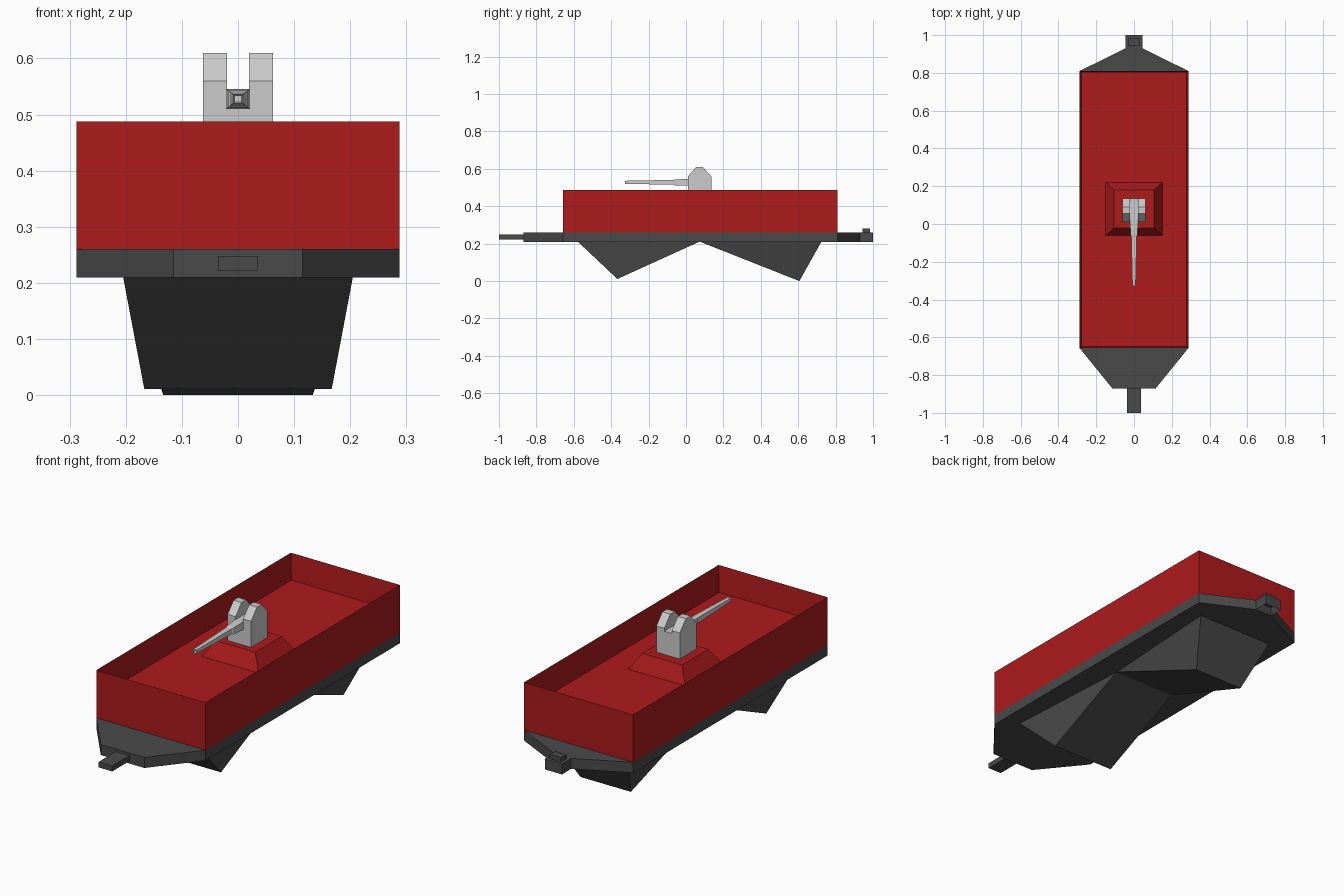
import bpy, bmesh

if "Cube" in bpy.data.objects:
    bpy.data.objects.remove(bpy.data.objects["Cube"])


def material(name, rgb):
    m = bpy.data.materials.new(name)
    m.diffuse_color = (*rgb, 1)
    m.use_nodes = True
    m.node_tree.nodes["Principled BSDF"].inputs["Base Color"].default_value = m.diffuse_color
    return m


RED = material("red_paint", (0.42, 0.011, 0.012))
DARK = material("dark_metal", (0.068, 0.068, 0.068))


def finish(name, bm, mat=None):
    bmesh.ops.recalc_face_normals(bm, faces=bm.faces)
    me = bpy.data.meshes.new(name)
    bm.to_mesh(me)
    bm.free()
    ob = bpy.data.objects.new(name, me)
    bpy.context.collection.objects.link(ob)
    if mat:
        me.materials.append(mat)
    return ob


def loft(rings):
    """Closed solid through rings with equal point counts."""
    bm = bmesh.new()
    vs = [[bm.verts.new(p) for p in r] for r in rings]
    n = len(rings[0])
    for a, b in zip(vs, vs[1:]):
        for i in range(n):
            j = (i + 1) % n
            bm.faces.new((a[i], a[j], b[j], b[i]))
    bm.faces.new(vs[0])
    bm.faces.new(vs[-1])
    bmesh.ops.recalc_face_normals(bm, faces=bm.faces)
    return bm


def rect(w, y0, y1, z):
    return [(-w, y0, z), (w, y0, z), (w, y1, z), (-w, y1, z)]


def box(w, y0, y1, z0, z1):
    return loft([rect(w, y0, y1, z0), rect(w, y0, y1, z1)])


def recess(bm, axis, sign, thickness, depth):
    """Inset the face looking along the axis and push it inwards."""
    bm.normal_update()
    f = max(bm.faces, key=lambda f: sign * f.normal[axis])
    bmesh.ops.inset_region(bm, faces=[f], thickness=thickness)
    for v in f.verts:
        v.co[axis] -= sign * depth


# Chassis plate with tapered ends
half = [(0.115, -0.87), (0.288, -0.657), (0.288, 0.81), (0.045, 0.93)]
outline = half + [(-x, y) for x, y in reversed(half)]
finish("chassis", loft([[(x, y, z) for x, y in outline] for z in (0.21, 0.26)]), DARK)

# Couplings: front tongue, rear socket with cap
finish("front_tongue", box(0.036, -1.0, -0.87, 0.222, 0.248), DARK)
socket = box(0.045, 0.93, 1.0, 0.21, 0.26)
recess(socket, 2, -1, 0.014, 0.035)
finish("rear_socket", socket, DARK)
finish("socket_cap", box(0.03, 0.945, 0.985, 0.26, 0.28), DARK)


# Wedge-shaped runners: (half-width, y, z) of front, bottom and rear edges
def wedge(name, section):
    finish(name, loft([[(s * w, y, z) for w, y, z in section] for s in (-1, 1)]), DARK)


wedge("front_runner", [(0.205, -0.58, 0.212), (0.167, -0.367, 0.011), (0.167, 0.08, 0.214)])
wedge("rear_runner", [(0.167, 0.065, 0.214), (0.133, 0.606, 0.0), (0.205, 0.725, 0.212)])

# Open-topped body
body = box(0.288, -0.657, 0.81, 0.26, 0.488)
recess(body, 2, 1, 0.013, 0.125)
finish("body_tray", body, RED)

# Turret pedestal
finish("turret_base", loft([rect(0.15, -0.06, 0.22, 0.363),
                            rect(0.105, -0.02, 0.18, 0.435)]), RED)

# Turret block with two cheeks
finish("turret_block", box(0.062, 0.01, 0.135, 0.435, 0.51))
cheek = [(0.01, 0.51), (0.135, 0.51), (0.135, 0.56), (0.09, 0.61), (0.055, 0.61), (0.01, 0.56)]
for side, name in ((-1, "left_cheek"), (1, "right_cheek")):
    finish(name, loft([[(side * x, y, z) for y, z in cheek] for x in (0.02, 0.062)]))

# Square barrel: thick sleeve, step, then taper to a hollow muzzle
# (y, half-width, bottom, top)
barrel = loft([[(-w, y, a), (w, y, a), (w, y, b), (-w, y, b)] for y, w, a, b in (
    (0.135, 0.021, 0.51, 0.546), (0.0, 0.021, 0.51, 0.546),
    (-0.06, 0.018, 0.512, 0.543), (-0.065, 0.0145, 0.515, 0.541),
    (-0.327, 0.0085, 0.520, 0.536))])
recess(barrel, 1, -1, 0.003, 0.02)
finish("barrel", barrel)
